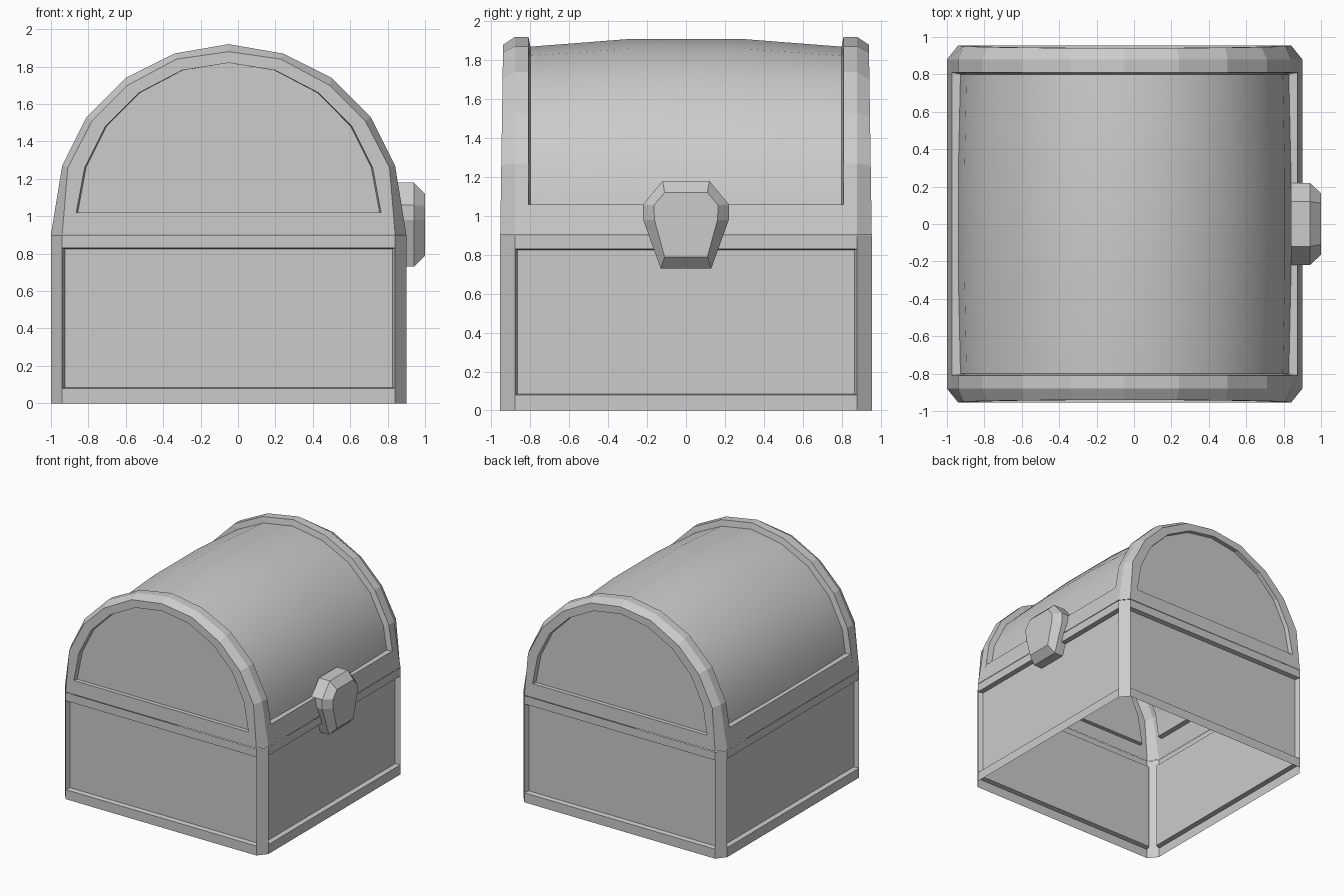
import bpy, bmesh

if "Cube" in bpy.data.objects:
    bpy.data.objects.remove(bpy.data.objects["Cube"])

CX = -0.05              # centre of the chest body (the latch sticks out to x = 1)
HX, HY = 0.95, 0.955    # half width and half depth of the body
CH = 0.06               # corner chamfer in x
CHY = 0.075             # corner chamfer in y


def face(bm, pts):
    bm.faces.new([bm.verts.new(p) for p in pts])


def loft(bm, loops, closed=True, cap=False):
    """Join successive loops with quads; optionally fill the last one."""
    n = len(loops[0])
    for a, b in zip(loops, loops[1:]):
        for i in range(n if closed else n - 1):
            j = (i + 1) % n
            face(bm, [a[i], a[j], b[j], b[i]])
    if cap:
        face(bm, loops[-1])


def finish(name, bm, smooth=False):
    bmesh.ops.remove_doubles(bm, verts=bm.verts, dist=0.0005)
    bmesh.ops.recalc_face_normals(bm, faces=bm.faces)
    for f in bm.faces:
        f.smooth = smooth
    me = bpy.data.meshes.new(name)
    bm.to_mesh(me)
    bm.free()
    ob = bpy.data.objects.new(name, me)
    bpy.context.collection.objects.link(ob)
    return ob


def mirror(half):
    """Right half of an arch, bottom to crown -> full arch."""
    return half + [(-x, z) for x, z in half[-2::-1]]


# Base: four recessed panels with chamfered corner posts, open below
bm = bmesh.new()


def rect(h, z0, z1, d):
    return [(-h, d, z0), (h, d, z0), (h, d, z1), (-h, d, z1)]


for s in (-1, 1):
    for along_x in (True, False):
        h = HX - CH if along_x else HY - CHY
        d = HY if along_x else HX
        loops = [rect(h, 0, 0.9, d), rect(h, 0.08, 0.83, d),
                 rect(h - 0.015, 0.085, 0.825, d - 0.04)]
        if along_x:
            loops = [[(CX + u, s * v, z) for u, v, z in l] for l in loops]
        else:
            loops = [[(CX + s * v, u, z) for u, v, z in l] for l in loops]
        loft(bm, loops, cap=True)
    for t in (-1, 1):
        a, b = (CX + s * (HX - CH), t * HY), (CX + s * HX, t * (HY - CHY))
        face(bm, [(*a, 0), (*b, 0), (*b, 0.9), (*a, 0.9)])
finish("chest_base", bm)

# Lid profiles: outer arch, front edge of its chamfer, recessed end panel
Z0 = 0.903
outer = mirror([(0.95, Z0), (0.89, 1.27), (0.76, 1.53), (0.55, 1.74), (0.29, 1.87), (0, 1.92)])
edge = mirror([(0.89, Z0), (0.86, 1.26), (0.73, 1.51), (0.54, 1.70), (0.28, 1.84), (0, 1.88)])
panel = mirror([(0.815, 1.02), (0.77, 1.26), (0.66, 1.48), (0.48, 1.66), (0.25, 1.78), (0, 1.82)])
ZR = 1.06                                   # top of the side rails
arch = [(0.924, ZR)] + outer[1:-1] + [(-0.924, ZR)]


def barrel(kx, kz):
    return [(x * kx, ZR + (z - ZR) * kz) for x, z in arch]


def at(profile, y):
    return [(CX + x, y, z) for x, z in profile]


# Lid frame: arched ends, side rails and the step down to the barrel
bm = bmesh.new()
YA = 0.81
for s in (-1, 1):
    def lean(profile, inset):
        return [(CX + x, s * (HY - 0.015 * (z - 0.9) - inset), z) for x, z in profile]
    recess = [(x * 0.99, z) for x, z in panel]
    loft(bm, [lean(edge, 0), lean(panel, 0), lean(recess, 0.035)], cap=True)
    loft(bm, [lean(edge, 0), at(outer, s * 0.88), at(outer, s * YA)], closed=False)
    loft(bm, [at(arch, s * YA), at(barrel(0.95, 0.942), s * (YA - 0.01))], closed=False)
    # side rail and its upward ledge
    prof = [(s * 0.95, Z0), (s * 0.924, ZR), (s * 0.878, ZR)]
    loft(bm, [at(prof, -YA), at(prof, YA)], closed=False)
finish("lid_frame", bm)

# Barrel top of the lid, swelling slightly towards the middle
bm = bmesh.new()
small, big = barrel(0.95, 0.942), barrel(0.962, 0.988)
loft(bm, [at(small, -YA + 0.01), at(big, -0.29), at(big, 0.29), at(small, YA - 0.01)], closed=False)
finish("lid_barrel", bm, smooth=True)

# Latch: eight-sided plate with a bevelled face
bm = bmesh.new()
rim = [(0.12, 1.18), (0.22, 1.06), (0.22, 0.98), (0.13, 0.73)]
top = [(0.11, 1.12), (0.165, 1.055), (0.162, 0.98), (0.11, 0.79)]


def plate(half, x):
    return [(x, y, z) for y, z in half + [(-y, z) for y, z in half[::-1]]]


loft(bm, [plate(rim, 0.84), plate(rim, 0.94), plate(top, 1.0)], cap=True)
finish("latch", bm)
